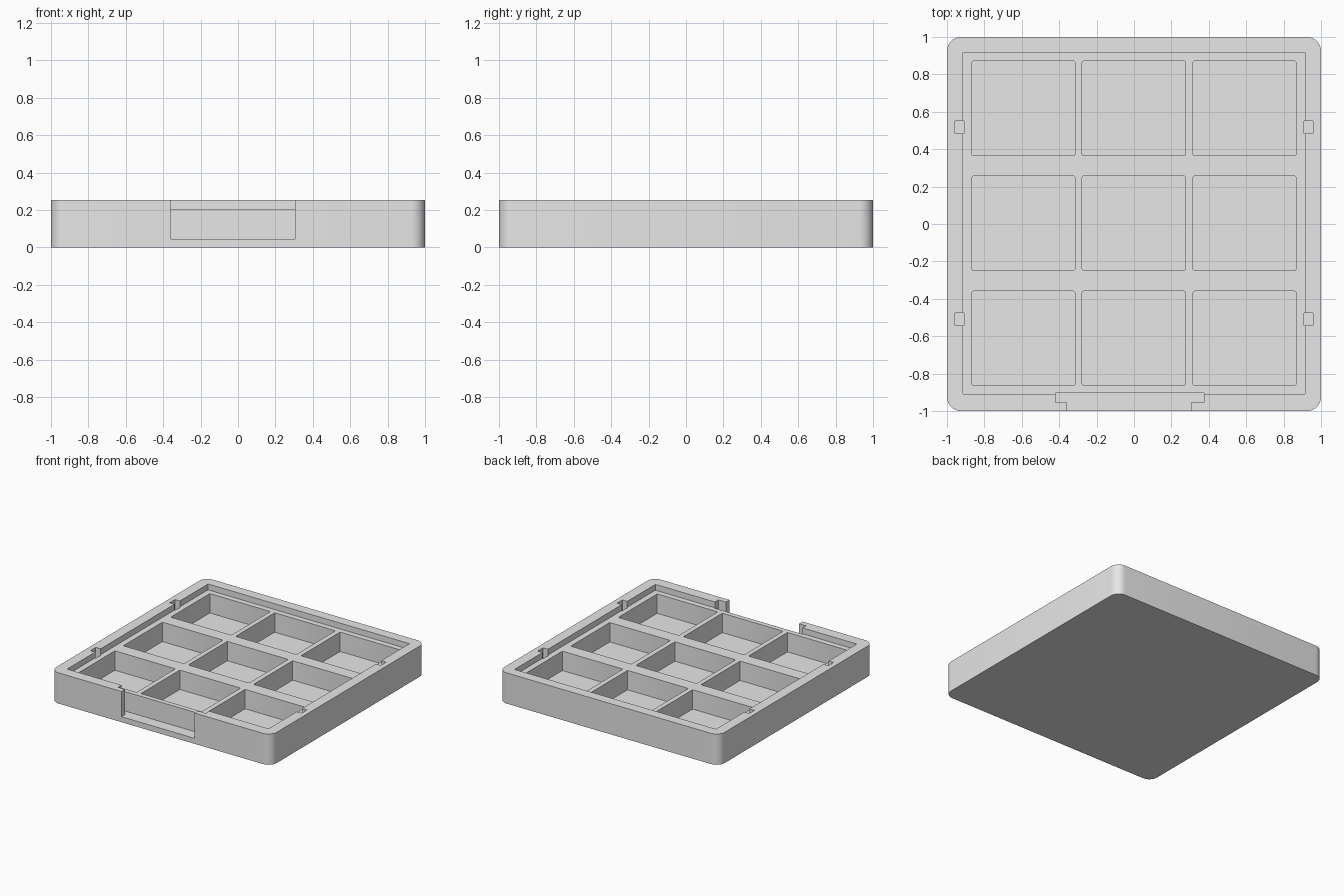
import bpy, bmesh

cube = bpy.data.objects.get("Cube")
if cube:
    bpy.data.objects.remove(cube, do_unlink=True)

HEIGHT, LEDGE, FLOOR, CLIP_FLOOR = 0.252, 0.204, 0.045, 0.16
ABOVE = 0.4  # cutters run well past the rim

grey = bpy.data.materials.new("light grey plastic")
grey.use_nodes = True
colour = (0.8, 0.8, 0.8, 1)
grey.diffuse_color = colour
grey.node_tree.nodes["Principled BSDF"].inputs["Base Color"].default_value = colour


def block(name, xs, ys, zs, radius=0, segments=3):
    """Box between the given limits, with optional rounded upright edges."""
    bm = bmesh.new()
    bmesh.ops.create_cube(bm, size=1)
    for v in bm.verts:
        v.co = [lim[0] if c < 0 else lim[1] for c, lim in zip(v.co, (xs, ys, zs))]
    if radius:
        upright = [e for e in bm.edges if abs(e.verts[0].co.z - e.verts[1].co.z) > 0.01]
        bmesh.ops.bevel(bm, geom=upright, offset=radius, segments=segments,
                        profile=0.5, affect='EDGES')
    mesh = bpy.data.meshes.new(name)
    bm.to_mesh(mesh)
    bm.free()
    obj = bpy.data.objects.new(name, mesh)
    bpy.context.collection.objects.link(obj)
    return obj


tray = block("tray", (-1, 1), (-1, 1), (0, HEIGHT), 0.075, 8)
tray.data.materials.append(grey)

# Shallow recess for the lid
cutters = [block("lid_recess", (-0.914, 0.914), (-0.909, 0.917), (LEDGE, ABOVE))]

# Three by three compartments
columns = [(-0.866, -0.316), (-0.277, 0.275), (0.316, 0.866)]
rows = [(-0.863, -0.359), (-0.249, 0.257), (0.365, 0.871)]
for xs in columns:
    for ys in rows:
        cutters.append(block("compartment", xs, ys, (FLOOR, ABOVE), 0.008, 2))

# Front latch: wide inner slot and narrower opening through the wall
cutters.append(block("latch_slot", (-0.42, 0.375), (-0.954, -0.903), (FLOOR, ABOVE)))
cutters.append(block("latch_opening", (-0.357, 0.306), (-1.1, -0.93), (FLOOR, ABOVE)))

# Clip notches in the side walls
for xs in ((-0.958, -0.908), (0.908, 0.958)):
    for ys in ((-0.544, -0.475), (0.483, 0.552)):
        cutters.append(block("clip_notch", xs, ys, (CLIP_FLOOR, ABOVE)))

for cutter in cutters:
    cutter.hide_render = True
    mod = tray.modifiers.new(cutter.name, 'BOOLEAN')
    mod.operation = 'DIFFERENCE'
    mod.solver = 'EXACT'
    mod.object = cutter

# Bake the cuts and discard the cutters
bpy.context.view_layer.update()
graph = bpy.context.evaluated_depsgraph_get()
result = bpy.data.meshes.new_from_object(tray.evaluated_get(graph))
tray.modifiers.clear()
tray.data = result
result.materials.clear()
result.materials.append(grey)
for poly in result.polygons:
    poly.material_index = 0
for cutter in cutters:
    bpy.data.objects.remove(cutter, do_unlink=True)

# Smooth corners, sharp rims
bpy.ops.object.select_all(action='DESELECT')
tray.select_set(True)
bpy.context.view_layer.objects.active = tray
bpy.ops.object.shade_smooth_by_angle(angle=0.52)
